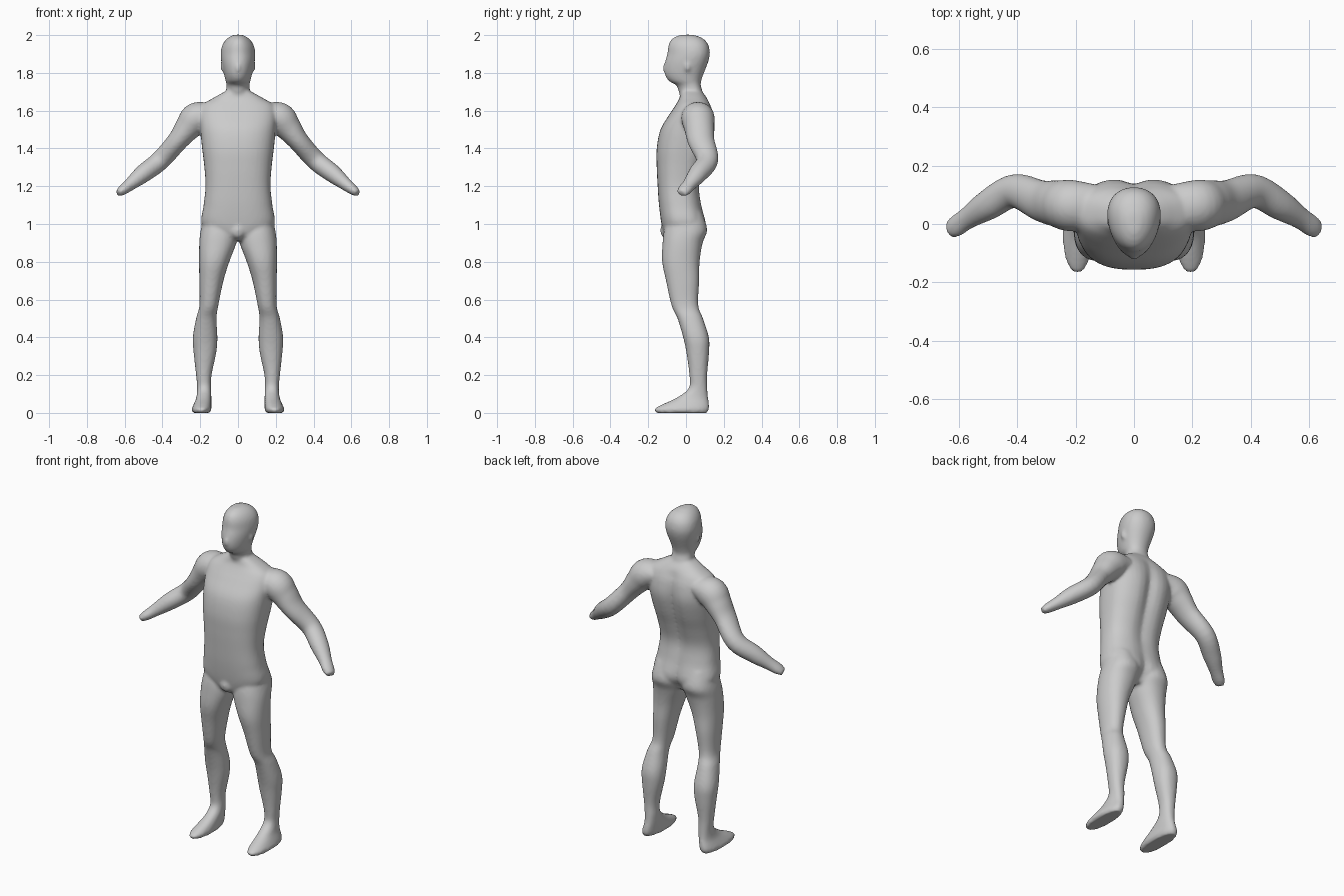
import bpy, bmesh, math
from mathutils import Vector, Matrix

default_cube = bpy.data.objects.get("Cube")
if default_cube:
    bpy.data.objects.remove(default_cube, do_unlink=True)

SEGMENTS = 40
STEPS = 5


def smooth_rows(rows):
    """Interpolate the key cross-sections with a Catmull-Rom spline."""
    result = []
    last = len(rows) - 1
    for i in range(last):
        before, start, end, after = (rows[max(i - 1, 0)], rows[i],
                                     rows[i + 1], rows[min(i + 2, last)])
        for step in range(STEPS):
            t = step / STEPS
            result.append([
                b + (c - a) * t / 2 + (a - 2.5 * b + 2 * c - d / 2) * t * t
                + (1.5 * (b - c) + (d - a) / 2) * t ** 3
                for a, b, c, d in zip(before, start, end, after)])
    result.append(list(rows[-1]))
    return result


def skin_rings(bm, rings):
    """Join rings of points into one closed skin."""
    loops = [[bm.verts.new(point) for point in ring] for ring in rings]
    for lower, upper in zip(loops, loops[1:]):
        for i in range(SEGMENTS):
            j = (i + 1) % SEGMENTS
            bm.faces.new((lower[i], lower[j], upper[j], upper[i]))
    bm.faces.new(loops[0][::-1])
    bm.faces.new(loops[-1])


def rounded(angle, power):
    """Point on a unit superellipse."""
    c, s = math.cos(angle), math.sin(angle)
    return (math.copysign(abs(c) ** (2 / power), c),
            math.copysign(abs(s) ** (2 / power), s))


def angles():
    return [math.tau * i / SEGMENTS for i in range(SEGMENTS)]


def upright_part(bm, rows, side=1, power=2.0, taper=0.0):
    """Rows: height, centre x, half width, front y, back y, back groove."""
    rings = []
    for z, cx, half, front, back, groove in smooth_rows(rows):
        ring = []
        for angle in angles():
            u, v = rounded(angle, power)
            x = half * u * (1 + taper * v)
            y = (front + back) / 2 + v * (back - front) / 2
            if v > 0:
                y -= groove * math.exp(-(x / 0.04) ** 2)
            ring.append((side * (cx + x), y, z))
        rings.append(ring)
    skin_rings(bm, rings)


def limb_part(bm, rows, side=1):
    """Rows: centre x, y, z, radius across, radius front to back."""
    rows = smooth_rows(rows)
    centres = [Vector(row[:3]) for row in rows]
    rings = []
    for i, row in enumerate(rows):
        tangent = centres[min(i + 1, len(rows) - 1)] - centres[max(i - 1, 0)]
        across = Vector((-tangent.z, 0, tangent.x)).normalized()
        depth = tangent.normalized().cross(across)
        ring = []
        for angle in angles():
            p = (centres[i] + across * row[3] * math.cos(angle)
                 + depth * row[4] * math.sin(angle))
            ring.append((side * p.x, p.y, p.z))
        rings.append(ring)
    skin_rings(bm, rings)


def blob(bm, centre, size):
    matrix = Matrix.Translation(centre) @ Matrix.Diagonal((*size, 1))
    bmesh.ops.create_uvsphere(bm, u_segments=24, v_segments=16,
                              radius=1, matrix=matrix)


torso = [
    (0.91, 0, 0.06, -0.09, 0.05, 0),
    (0.94, 0, 0.13, -0.115, 0.09, 0.03),
    (1.00, 0, 0.193, -0.13, 0.11, 0.02),
    (1.10, 0, 0.182, -0.143, 0.085, 0.01),
    (1.20, 0, 0.172, -0.15, 0.075, 0.015),
    (1.30, 0, 0.178, -0.155, 0.10, 0.02),
    (1.40, 0, 0.190, -0.155, 0.135, 0.025),
    (1.50, 0, 0.200, -0.135, 0.158, 0.025),
    (1.58, 0, 0.205, -0.088, 0.150, 0.015),
    (1.63, 0, 0.190, -0.055, 0.132, 0.01),
    (1.665, 0, 0.135, -0.035, 0.112, 0),
    (1.70, 0, 0.072, -0.028, 0.085, 0),
]
head = [
    (1.64, 0, 0.062, -0.02, 0.105, 0),
    (1.70, 0, 0.062, -0.038, 0.088, 0),
    (1.735, 0, 0.060, -0.052, 0.078, 0),
    (1.755, 0, 0.064, -0.088, 0.080, 0),
    (1.785, 0, 0.071, -0.109, 0.089, 0),
    (1.82, 0, 0.079, -0.115, 0.103, 0),
    (1.86, 0, 0.087, -0.110, 0.118, 0),
    (1.90, 0, 0.090, -0.099, 0.126, 0),
    (1.94, 0, 0.084, -0.094, 0.121, 0),
    (1.97, 0, 0.068, -0.082, 0.104, 0),
    (1.99, 0, 0.046, -0.058, 0.075, 0),
    (2.002, 0, 0.020, -0.025, 0.035, 0),
]
leg = [
    (0.00, 0.195, 0.045, -0.155, 0.112, 0),
    (0.02, 0.193, 0.052, -0.168, 0.122, 0),
    (0.045, 0.188, 0.047, -0.125, 0.122, 0),
    (0.08, 0.181, 0.040, -0.050, 0.117, 0),
    (0.13, 0.179, 0.037, 0.014, 0.113, 0),
    (0.20, 0.181, 0.041, 0.018, 0.112, 0),
    (0.32, 0.175, 0.060, 0.002, 0.122, 0),
    (0.40, 0.174, 0.065, -0.015, 0.121, 0),
    (0.50, 0.168, 0.054, -0.045, 0.090, 0),
    (0.57, 0.154, 0.050, -0.077, 0.065, 0),
    (0.70, 0.141, 0.064, -0.106, 0.070, 0),
    (0.80, 0.126, 0.080, -0.126, 0.072, 0),
    (0.90, 0.107, 0.098, -0.124, 0.088, 0),
    (0.97, 0.100, 0.097, -0.115, 0.112, 0),
    (1.06, 0.095, 0.080, -0.090, 0.085, 0),
]
arm = [
    (0.13, 0.06, 1.585, 0.055, 0.075),
    (0.215, 0.063, 1.562, 0.084, 0.088),
    (0.265, 0.070, 1.51, 0.071, 0.080),
    (0.32, 0.080, 1.44, 0.055, 0.071),
    (0.41, 0.113, 1.338, 0.052, 0.058),
    (0.50, 0.065, 1.268, 0.048, 0.052),
    (0.57, 0.020, 1.211, 0.034, 0.038),
    (0.61, -0.008, 1.18, 0.027, 0.037),
    (0.635, -0.022, 1.162, 0.018, 0.026),
]

# Body: trunk, head and limbs gathered as closed volumes
bm = bmesh.new()
upright_part(bm, torso, power=2.5)
upright_part(bm, head, power=2.1, taper=0.17)
for side in (1, -1):
    upright_part(bm, leg, side, power=2.2)
    limb_part(bm, arm, side)
    # Ears
    blob(bm, (side * 0.083, 0.008, 1.835), (0.010, 0.016, 0.028))
# Nose and groin
blob(bm, (0, -0.108, 1.825), (0.014, 0.016, 0.026))
blob(bm, (0, -0.10, 0.965), (0.042, 0.036, 0.045))
bmesh.ops.recalc_face_normals(bm, faces=bm.faces)

mesh = bpy.data.meshes.new("body")
bm.to_mesh(mesh)
bm.free()
body = bpy.data.objects.new("body", mesh)
bpy.context.collection.objects.link(body)

# Fuse the volumes into one soft skin
fuse = body.modifiers.new("fuse", "REMESH")
fuse.mode = "VOXEL"
fuse.voxel_size = 0.009
fuse.use_smooth_shade = True
soften = body.modifiers.new("soften", "SMOOTH")
soften.factor = 0.5
soften.iterations = 5

# Plain grey skin
grey = bpy.data.materials.new("plain grey")
grey.use_nodes = True
colour = (0.6, 0.6, 0.6, 1)
grey.diffuse_color = colour
grey.node_tree.nodes["Principled BSDF"].inputs["Base Color"].default_value = colour
mesh.materials.append(grey)
mesh.shade_smooth()
